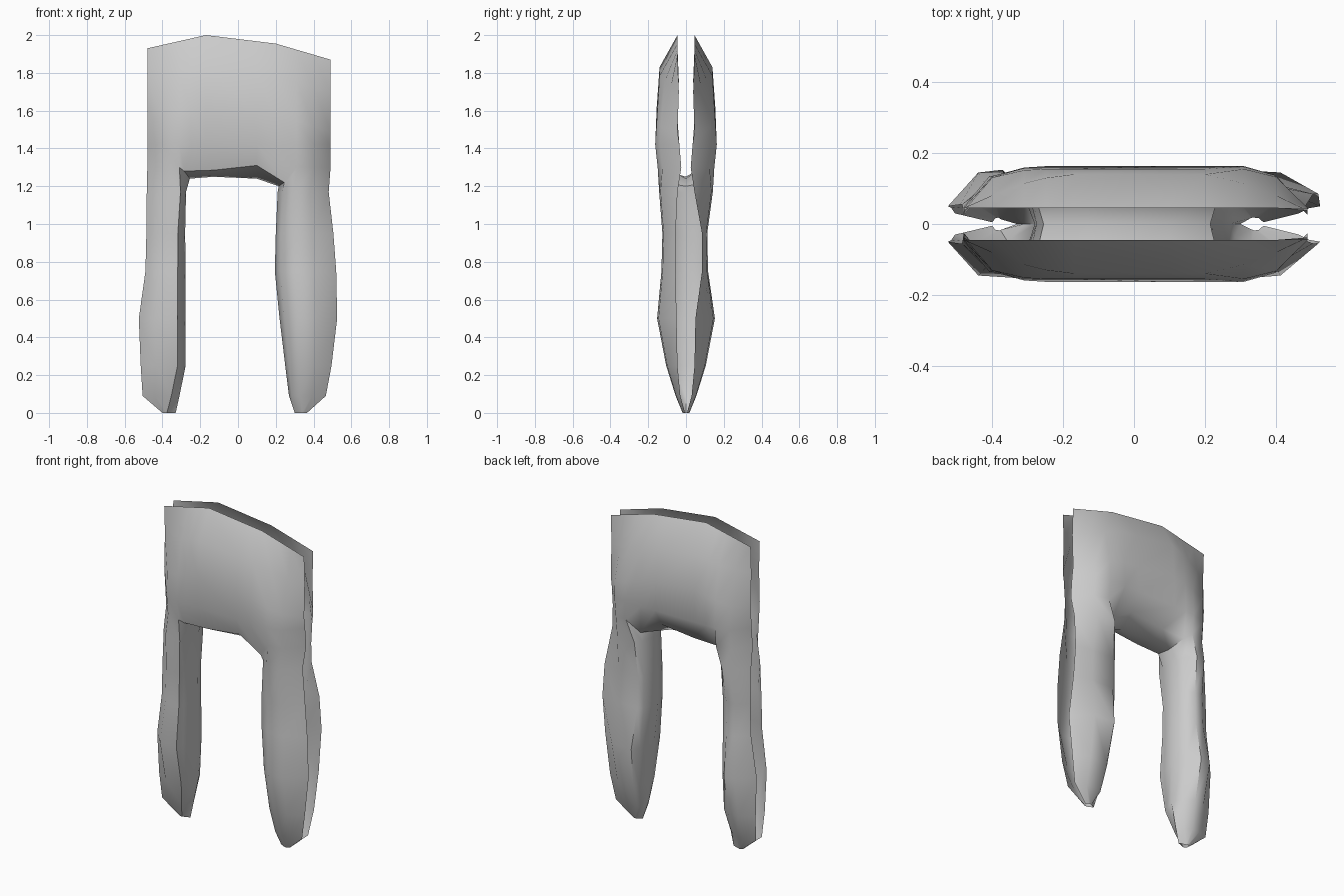
import bpy, bmesh, math

cube = bpy.data.objects.get("Cube")
if cube:
    bpy.data.objects.remove(cube, do_unlink=True)

grey = bpy.data.materials.new("plain_grey")
grey.use_nodes = True
colour = (0.6, 0.6, 0.6, 1)
grey.diffuse_color = colour
grey.node_tree.nodes["Principled BSDF"].inputs["Base Color"].default_value = colour

# Leg levels: height, panel depth, outer edge depth, inner edge depth
LEVELS = [(1.17, .142, .045, .07), (.95, .125, .055, .07), (.75, .13, .055, .07),
          (.5, .153, .05, .075), (.25, .105, .045, .06), (.09, .055, .03, .03),
          (0, .018, .005, .012)]
# Per level: outer edge x, inner edge x, inner wall centre x
RIGHT_LEG = [(-.483, -.295, -.275), (-.485, -.31, -.28), (-.49, -.31, -.277),
             (-.525, -.31, -.277), (-.515, -.31, -.277), (-.505, -.345, -.31),
             (-.4, -.375, -.33)]
LEFT_LEG = [(.48, .235, .21), (.505, .225, .2), (.52, .225, .195),
            (.525, .245, .22), (.495, .27, .25), (.465, .285, .27), (.365, .33, .3)]
# By side and leg: inner edge depth factor, position of the inner ridge across the leg
SHAPE = {(-1, "right"): (1.35, .05), (-1, "left"): (1.25, .25),
         (1, "right"): (1.1, .28), (1, "left"): (1.4, .1)}
# Body columns and the arch between the legs
COLUMNS = [-.48, -.4, -.31, -.25, -.17, .1, .2, .31, .4, .49]
BULGE = [0, .78, .97, 1, 1, 1, 1, 1, .8, 0]
SHOULDER = [0, .42, .75, .9, 1, 1, 1, .75, .42, 0]
ARCH = {3: (-.285, 1.28, 1.24), 4: (-.13, 1.285, 1.25),
        5: (.1, 1.31, 1.24), 6: (.245, 1.22, 1.2)}
TOP = [(-.48, 1.93), (-.17, 2.0), (.2, 1.955), (.49, 1.87)]


def top_height(x):
    for (x0, z0), (x1, z1) in zip(TOP, TOP[1:]):
        if x <= x1:
            return z0 + (z1 - z0) * (x - x0) / (x1 - x0)
    return TOP[-1][1]


bm = bmesh.new()


def vert(x, y, z):
    return bm.verts.new((x, y, z))


def skin(row_a, row_b):
    """Bridge two equally long rows of vertices with quads."""
    for i in range(len(row_a) - 1):
        bm.faces.new((row_a[i], row_a[i + 1], row_b[i + 1], row_b[i]))


def body_row(side, drop, depth, edge, bulge):
    return [vert(x, side * (edge + (depth - edge) * b), top_height(x) - drop)
            for x, b in zip(COLUMNS, bulge)]


def crotch_row(side):
    row = []
    for i, x in enumerate(COLUMNS):
        if i in ARCH:
            row.append(vert(ARCH[i][0], side * (.125 if side < 0 else .1), ARCH[i][1]))
        else:
            row.append(vert(x, side * (.025 + .125 * BULGE[i]), 1.3))
    return row


def leg_row(side, level, spec, shape, slim, splay):
    z, depth, edge, inner = level
    out, inn, _ = spec
    flare, ridge = shape
    span = out - inn
    return [vert(out, side * (edge + splay), z),
            vert(inn + span * .6, side * depth * slim * .95, z),
            vert(inn + span * ridge, side * depth * slim, z),
            vert(inn, side * inner * flare, z)]


# Front and back panels, each with a body and two hanging legs
borders = {}
for side in (-1, 1):
    rows = [body_row(side, 0, .045, .045, BULGE),
            body_row(side, .17, .14, .038, SHOULDER),
            body_row(side, .38, .155, .045, BULGE)]
    rows.append([vert(x, side * (.035 + .128 * b), 1.42) for x, b in zip(COLUMNS, BULGE)])
    rows.append(crotch_row(side))
    for a, b in zip(rows, rows[1:]):
        skin(a, b)
    arch = rows[-1]
    inner_edges = []
    for name, spec, start in (("right", RIGHT_LEG, arch[:4]),
                              ("left", LEFT_LEG, arch[:5:-1])):
        previous, edge = start, []
        for i, (level, s) in enumerate(zip(LEVELS, spec)):
            knee = side > 0 and i in (1, 2)
            splay = .03 if knee and name == "left" else 0
            row = leg_row(side, level, s, SHAPE[side, name], .9 if knee else 1, splay)
            skin(previous, row)
            previous = row
            edge.append(row[3])
        inner_edges.append(edge)
    borders[side] = inner_edges[0][::-1] + arch[3:7] + inner_edges[1]

# Inner leg walls and arch underside joining the two panels
middle = [vert(s[2], 0, lv[0]) for s, lv in zip(RIGHT_LEG, LEVELS)][::-1]
middle += [vert(x + (.03 if x < -.2 else -.03 if x > .2 else 0), 0, low)
           for x, _, low in ARCH.values()]
middle += [vert(s[2], 0, lv[0]) for s, lv in zip(LEFT_LEG, LEVELS)]
skin(borders[-1], middle)
skin(middle, borders[1])

bmesh.ops.recalc_face_normals(bm, faces=bm.faces)
mesh = bpy.data.meshes.new("draped_panels")
bm.to_mesh(mesh)
bm.free()
mesh.materials.append(grey)
panels = bpy.data.objects.new("draped_panels", mesh)
bpy.context.collection.objects.link(panels)
bpy.context.view_layer.objects.active = panels
panels.select_set(True)
bpy.ops.object.shade_smooth_by_angle(angle=math.radians(48))
